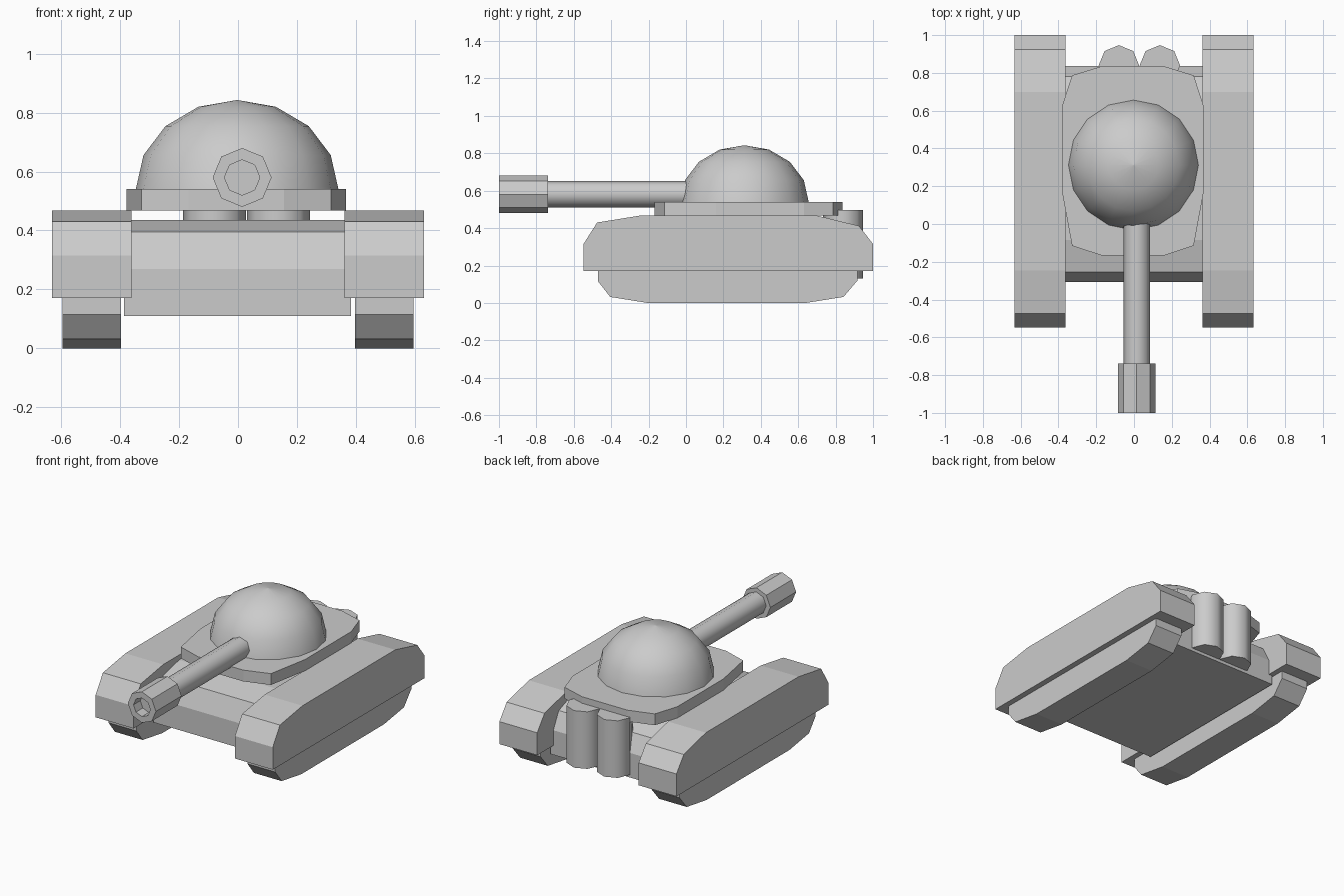
import bpy, bmesh, math

if "Cube" in bpy.data.objects:
    bpy.data.objects.remove(bpy.data.objects["Cube"])

def finish(bm, name, smooth=False):
    bmesh.ops.recalc_face_normals(bm, faces=bm.faces)
    for f in bm.faces:
        f.smooth = smooth and len(f.verts) <= 4
    me = bpy.data.meshes.new(name)
    bm.to_mesh(me)
    bm.free()
    ob = bpy.data.objects.new(name, me)
    bpy.context.collection.objects.link(ob)
    return ob

def extrude(name, points, vec):
    """Closed prism from a planar outline swept along vec."""
    bm = bmesh.new()
    face = bm.faces.new([bm.verts.new(p) for p in points])
    new = bmesh.ops.extrude_face_region(bm, geom=[face], use_keep_orig=True)["geom"]
    bmesh.ops.translate(bm, vec=vec, verts=[v for v in new if isinstance(v, bmesh.types.BMVert)])
    return finish(bm, name)

def lathe(name, profile, sides, origin, axis, smooth=False):
    """Rings of (radius, distance) along axis 'y' or 'z', capped at both ends."""
    bm = bmesh.new()
    rings = []
    for r, d in profile:
        ring = []
        for i in range(sides):
            a = 2 * math.pi * i / sides
            c, s = r * math.cos(a), r * math.sin(a)
            off = (c, d, s) if axis == 'y' else (c, s, d)
            ring.append(bm.verts.new([o + k for o, k in zip(origin, off)]))
        rings.append(ring)
    for a, b in zip(rings, rings[1:]):
        for i in range(sides):
            j = (i + 1) % sides
            bm.faces.new((a[i], a[j], b[j], b[i]))
    bm.faces.new(rings[0])
    bm.faces.new(rings[-1])
    return finish(bm, name, smooth)

# Side outline (y, z) shared by the fenders and the hull
fender = [(-0.548, 0.17), (-0.548, 0.315), (-0.475, 0.43), (-0.245, 0.467),
          (0.70, 0.467), (0.925, 0.412), (1.0, 0.315), (1.0, 0.17)]
track = [(-0.47, 0.2), (-0.47, 0.115), (-0.405, 0.032), (-0.205, 0.0),
         (0.64, 0.0), (0.842, 0.032), (0.917, 0.12), (0.917, 0.2)]

# Hull
hull = [(-0.307 + (y + 0.548) * 0.738, 0.11 + (z - 0.17) * 1.094) for y, z in fender]
extrude("hull", [(-0.387, y, z) for y, z in hull], (0.77, 0, 0))

# Fenders and tracks on both sides
for side, tag in ((-1, "left"), (1, "right")):
    extrude(f"{tag}_fender", [(side * 0.362, y, z) for y, z in fender], (side * 0.27, 0, 0))
    extrude(f"{tag}_track", [(side * 0.397, y, z) for y, z in track], (side * 0.198, 0, 0))

# Turret base plate
half = [(0.162, -0.168), (0.322, -0.115), (0.373, 0.16), (0.373, 0.63), (0.322, 0.787), (0.162, 0.836)]
plate = half + [(-x, y) for x, y in reversed(half)]
extrude("turret_plate", [(x - 0.006, y, 0.467) for x, y in plate], (0, 0, 0.073))

# Turret dome
dome = [(0.344 * math.cos(math.radians(a)), 0.303 * math.sin(math.radians(a)))
        for a in (0, 22.5, 45, 67.5, 89.9)]
lathe("turret_dome", dome, 16, (-0.003, 0.312, 0.54), 'z', True)

# Gun barrel and hollow muzzle
lathe("gun_barrel", [(0.071, -0.75), (0.071, 0.1)], 8, (0.015, 0, 0.582), 'y', True)
lathe("muzzle", [(0.1, -0.738), (0.1, -1.0), (0.06, -1.0), (0.06, -0.93)], 8, (0.014, 0, 0.58), 'y')

# Rear exhaust drums
for i, x in enumerate((-0.08, 0.137)):
    lathe(f"exhaust_drum_{i + 1}", [(0.107, 0.13), (0.107, 0.498)], 8, (x, 0.84, 0), 'z', True)
